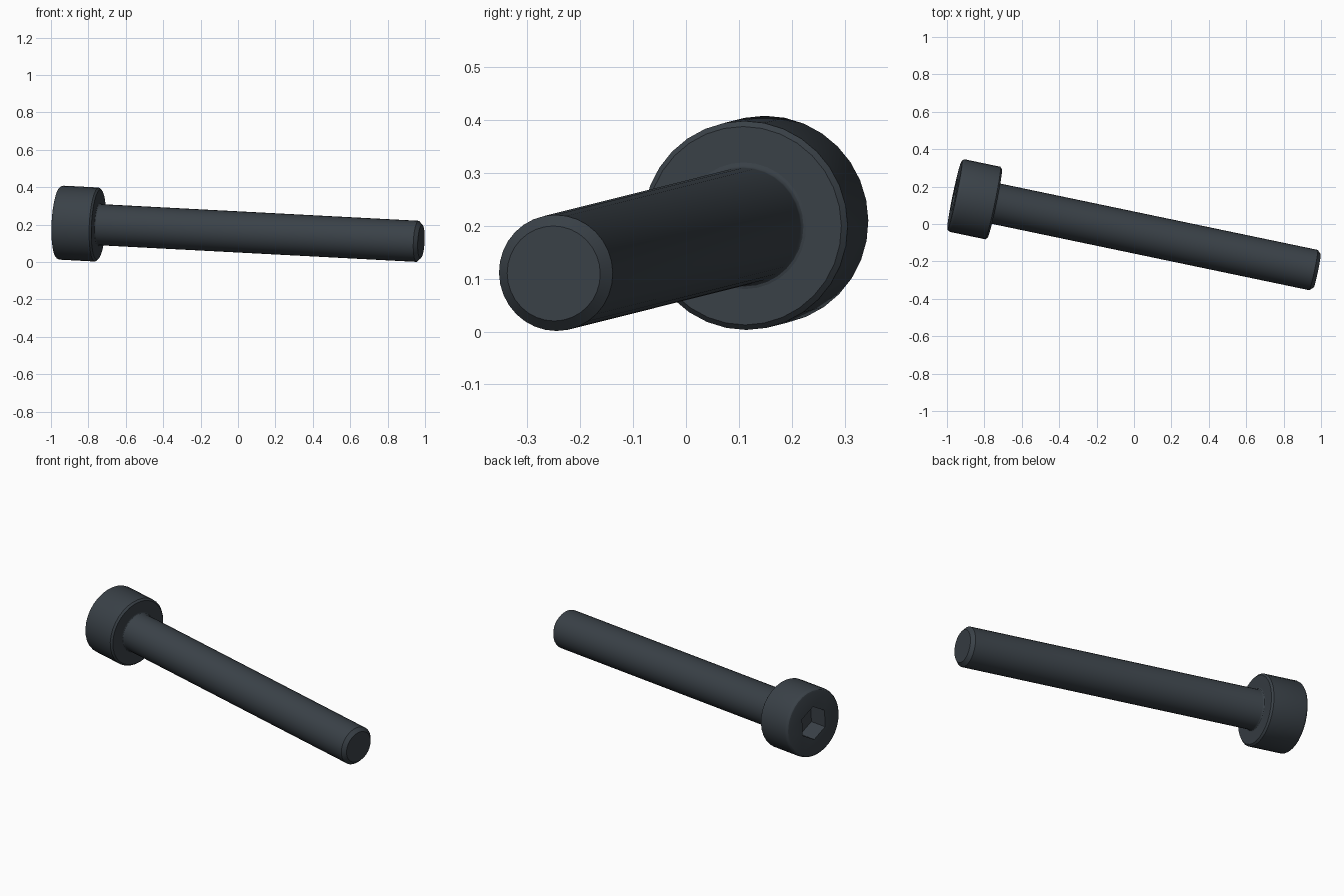
import bpy
import bmesh
from math import cos, sin, pi, radians
from mathutils import Vector, Matrix

default = bpy.data.objects.get("Cube")
if default:
    bpy.data.objects.remove(default, do_unlink=True)

SIDES = 32
HEAD_R, HEAD_LEN = 0.198, 0.22
SHANK_R, LENGTH = 0.11, 1.984
FILLET, CHAMFER = 0.01, 0.02
SOCKET_R, SOCKET_DEPTH = 0.097, 0.11

# Dark steel
steel = bpy.data.materials.new("dark_steel")
steel.use_nodes = True
colour = (0.042, 0.053, 0.064, 1)
steel.diffuse_color = colour
steel.node_tree.nodes["Principled BSDF"].inputs["Base Color"].default_value = colour

# The screw lies tilted: local x runs from the head end to the tip
axis = Vector((1, -0.209, -0.0524))
place = Matrix.Translation((-0.96, 0.155, 0.2115)) @ axis.to_track_quat('X', 'Z').to_matrix().to_4x4()


def ring(bm, x, r, sides):
    """Closed loop of vertices around the x axis, one vertex at the top."""
    turn = [2 * pi * i / sides for i in range(sides)]
    return [bm.verts.new((x, r * sin(a), r * cos(a))) for a in turn]


def bridge(bm, a, b):
    """Quads between two equal rings."""
    for i in range(len(a)):
        j = (i + 1) % len(a)
        bm.faces.new((a[i], a[j], b[j], b[i]))


def lathe(bm, profile):
    rings = [ring(bm, x, r, SIDES) for x, r in profile]
    for a, b in zip(rings, rings[1:]):
        bridge(bm, a, b)
    return rings


def loop_edges(bm, loop):
    pairs = zip(loop, loop[1:] + loop[:1])
    return [bm.edges.get(p) or bm.edges.new(p) for p in pairs]


def finish(bm, name):
    bmesh.ops.recalc_face_normals(bm, faces=bm.faces)
    mesh = bpy.data.meshes.new(name)
    bm.to_mesh(mesh)
    bm.free()
    mesh.materials.append(steel)
    mesh.shade_smooth()
    mesh.set_sharp_from_angle(angle=radians(30))
    obj = bpy.data.objects.new(name, mesh)
    obj.matrix_world = place
    bpy.context.collection.objects.link(obj)


# Head: rounded outer rim, chamfered underside, hexagonal socket
bm = bmesh.new()
rim = 0.018
profile = [(rim * (1 - sin(t)), HEAD_R - rim * (1 - cos(t)))
           for t in (pi / 2, pi / 3, pi / 6, 0)]
profile += [(HEAD_LEN - CHAMFER / 2, HEAD_R),
            (HEAD_LEN, HEAD_R - CHAMFER / 2),
            (HEAD_LEN, SHANK_R + FILLET)]
outer = lathe(bm, profile)[0]
mouth = ring(bm, 0, SOCKET_R, 6)
floor = ring(bm, SOCKET_DEPTH, SOCKET_R, 6)
bridge(bm, mouth, floor)
bm.faces.new(floor)
bmesh.ops.triangle_fill(bm, use_beauty=True, normal=(-1, 0, 0),
                        edges=loop_edges(bm, outer) + loop_edges(bm, mouth))
finish(bm, "head")

# Shank: small fillet under the head, chamfered flat tip
bm = bmesh.new()
profile = [(HEAD_LEN + FILLET * (1 - cos(t)), SHANK_R + FILLET * (1 - sin(t)))
           for t in (0, pi / 6, pi / 3, pi / 2)]
profile += [(LENGTH - CHAMFER, SHANK_R), (LENGTH, SHANK_R - CHAMFER)]
tip = lathe(bm, profile)[-1]
bm.faces.new(tip)
finish(bm, "shank")
